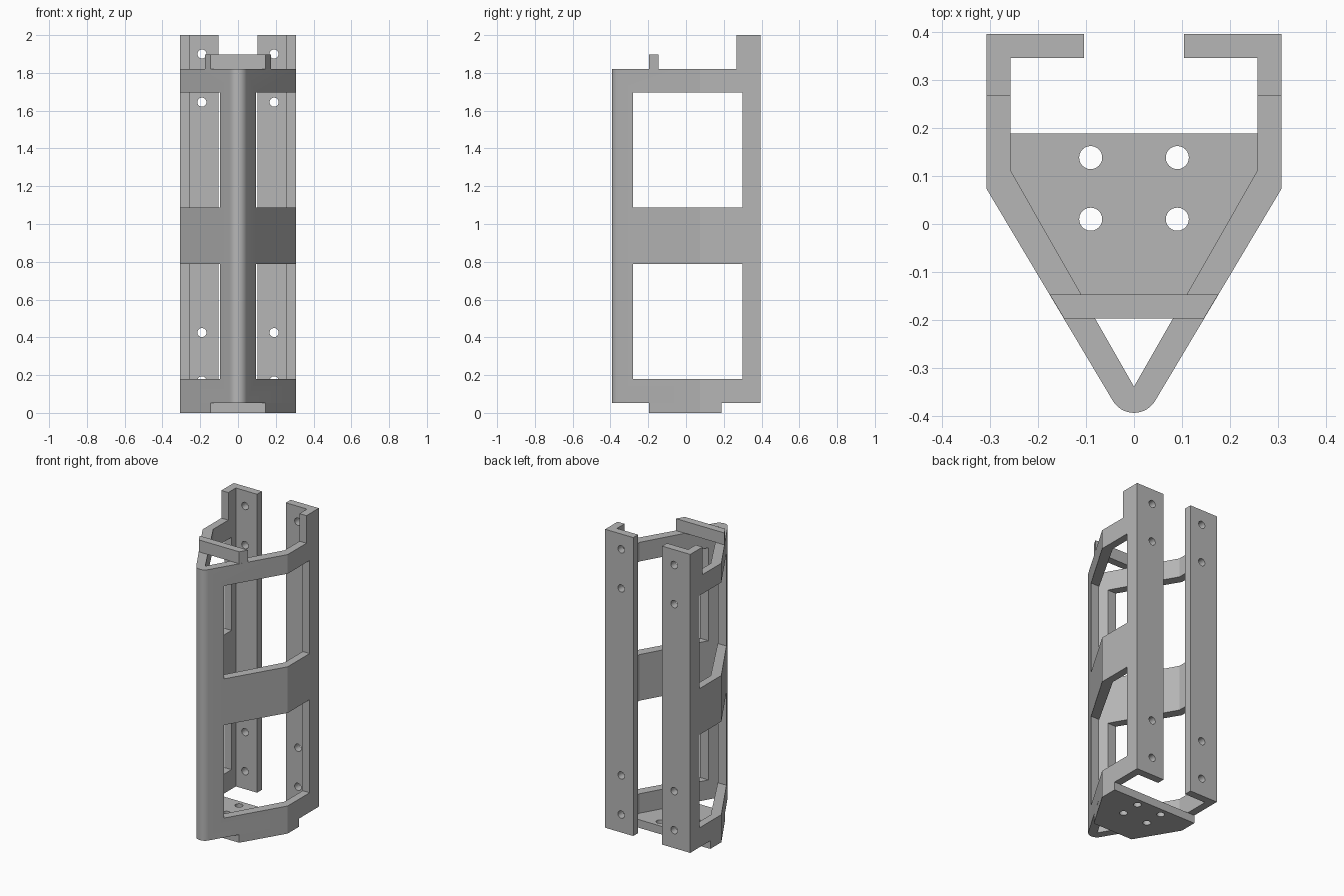
import bpy, bmesh
from math import sin, cos, pi, radians
from mathutils import Matrix

if "Cube" in bpy.data.objects:
    bpy.data.objects.remove(bpy.data.objects["Cube"])

grey = bpy.data.materials.new("plain grey")
grey.use_nodes = True
COLOUR = (0.47, 0.47, 0.47, 1)
grey.diffuse_color = COLOUR
grey.node_tree.nodes["Principled BSDF"].inputs["Base Color"].default_value = COLOUR


def add_object(name, bm):
    bmesh.ops.recalc_face_normals(bm, faces=bm.faces)
    mesh = bpy.data.meshes.new(name)
    bm.to_mesh(mesh)
    bm.free()
    mesh.materials.append(grey)
    obj = bpy.data.objects.new(name, mesh)
    bpy.context.collection.objects.link(obj)
    return obj


def prism(name, outline, z0, z1):
    bm = bmesh.new()
    face = bm.faces.new([bm.verts.new((x, y, z0)) for x, y in outline])
    new = bmesh.ops.extrude_face_region(bm, geom=[face])["geom"]
    bmesh.ops.translate(bm, vec=(0, 0, z1 - z0),
                        verts=[v for v in new if isinstance(v, bmesh.types.BMVert)])
    return add_object(name, bm)


def box(bm, low, high):
    size = [b - a for a, b in zip(low, high)]
    mid = [(a + b) / 2 for a, b in zip(low, high)]
    bmesh.ops.create_cube(bm, size=1, matrix=Matrix.Translation(mid) @ Matrix.Diagonal((*size, 1)))


def drill(bm, centre, depth, turn=0):
    place = Matrix.Translation(centre) @ Matrix.Rotation(radians(turn), 4, 'X')
    bmesh.ops.create_cone(bm, cap_ends=True, segments=24, radius1=0.024,
                          radius2=0.024, depth=depth, matrix=place)


def cut(obj, bm):
    cutter = add_object("cutter", bm)
    mod = obj.modifiers.new("cut", 'BOOLEAN')
    mod.operation, mod.solver, mod.object = 'DIFFERENCE', 'EXACT', cutter
    bpy.context.view_layer.objects.active = obj
    bpy.ops.object.modifier_apply(modifier=mod.name)
    bpy.data.objects.remove(cutter)


# Shared dimensions
OUT, IN, BACK, FLANGE, LIP = 0.307, 0.257, 0.395, 0.345, 0.104
KINK_OUT, KINK_IN = 0.074, 0.112
BASE, RIM, TOP = 0.053, 1.82, 2.0
TIP_Y, TIP_R = -0.3415, 0.051


def wall_x(y):
    """Half width of the sloping front walls at depth y."""
    x0, y0 = 0.043, -0.367
    return x0 + (y - y0) * (OUT - x0) / (KINK_OUT - y0)


# Channel body: C-shaped section with a rounded nose
half = [(LIP, FLANGE), (LIP, BACK), (OUT, BACK), (OUT, KINK_OUT)]
nose = [(TIP_R * cos(a), TIP_Y + TIP_R * sin(a))
        for a in (radians(-31 - 118 * i / 12) for i in range(13))]
inner = [(-IN, FLANGE), (-IN, KINK_IN), (0, -0.338), (IN, KINK_IN), (IN, FLANGE)]
body = prism("channel_body", half + nose + [(-x, y) for x, y in reversed(half)] + inner, BASE, TOP)

# Lowered rim, side windows and flange screw holes
bm = bmesh.new()
box(bm, (-1, -1, RIM), (1, 0.267, 2.2))
for z0, z1 in ((0.18, 0.787), (1.088, 1.695)):
    box(bm, (-1, -0.28, z0), (1, 0.30, z1))
for x in (-0.191, 0.191):
    for z in (0.17, 0.425, 1.645, 1.90):
        drill(bm, (x, 0.37, z), 0.1, 90)
cut(body, bm)

# Base plate with four holes
right = [(wall_x(-0.196), -0.196), (OUT, KINK_OUT), (OUT, 0.188)]
plate = prism("base_plate", right + [(-x, y) for x, y in reversed(right)], 0, BASE)
bm = bmesh.new()
for x in (-0.09, 0.09):
    for y in (0.01, 0.138):
        drill(bm, (x, y, 0.03), 0.2)
cut(plate, bm)

# Cross bar on the front of the rim
right = [(wall_x(y), y) for y in (-0.196, -0.146)]
bar = prism("top_cross_bar", right + [(-x, y) for x, y in reversed(right)], RIM, 1.898)

# Smooth the nose and the holes, keep all other edges crisp
bpy.ops.object.select_all(action='DESELECT')
for obj in (body, plate, bar):
    obj.select_set(True)
bpy.context.view_layer.objects.active = body
bpy.ops.object.shade_smooth_by_angle(angle=radians(20))
